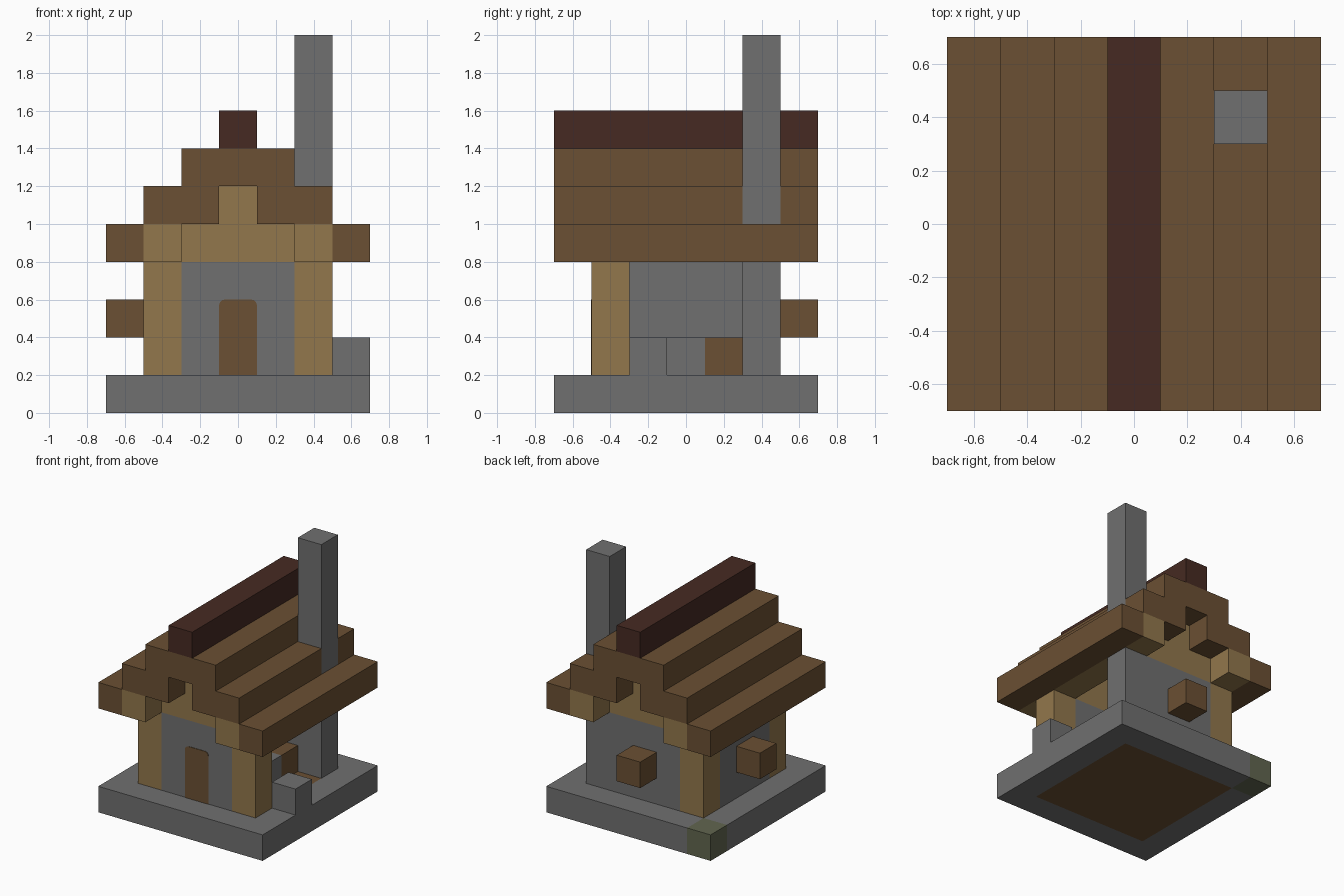
import bpy
import bmesh
import math

if "Cube" in bpy.data.objects:
    bpy.data.objects.remove(bpy.data.objects["Cube"])

U = 0.2  # size of one building block


def material(name, rgb):
    m = bpy.data.materials.new(name)
    m.use_nodes = True
    m.diffuse_color = (*rgb, 1)
    m.node_tree.nodes["Principled BSDF"].inputs["Base Color"].default_value = (*rgb, 1)
    return m


STONE = material("grey stone", (0.162, 0.162, 0.162))
MOSS = material("mossy stone", (0.12, 0.133, 0.078))
PLANK = material("brown planks", (0.147, 0.08, 0.033))
LOG = material("tan timber", (0.287, 0.184, 0.072))
RIDGE = material("dark red wood", (0.061, 0.023, 0.016))


def finish(name, bm, mat):
    bmesh.ops.recalc_face_normals(bm, faces=bm.faces)
    mesh = bpy.data.meshes.new(name)
    bm.to_mesh(mesh)
    bm.free()
    mesh.materials.append(mat)
    ob = bpy.data.objects.new(name, mesh)
    bpy.context.collection.objects.link(ob)
    return ob


def block(name, mat, xs, ys, zs):
    """Box between block coordinates; x and y are centred, z starts at the ground."""
    bm = bmesh.new()
    bmesh.ops.create_cube(bm, size=1)
    for v in bm.verts:
        v.co = [U * (r[0] if c < 0 else r[1]) for c, r in zip(v.co, (xs, ys, zs))]
    return finish(name, bm, mat)


def prism(name, mat, outline, y0, y1):
    """Extrude an x-z outline along y, all in block units."""
    bm = bmesh.new()
    face = bm.faces.new([bm.verts.new((x * U, y0 * U, z * U)) for x, z in outline])
    new = bmesh.ops.extrude_face_region(bm, geom=[face])["geom"]
    bmesh.ops.translate(bm, vec=(0, (y1 - y0) * U, 0),
                        verts=[g for g in new if isinstance(g, bmesh.types.BMVert)])
    return finish(name, bm, mat)


FULL = (-3.5, 3.5)
INNER = (-1.5, 1.5)
CORE = (-2.5, 2.5)
FRONT, BACK = (-2.5, -1.5), (1.5, 2.5)
LEFT, RIGHT = (-2.5, -1.5), (1.5, 2.5)
MID = (-0.5, 0.5)
WALL_Z = (1, 4)

# Foundation ring, mossy corner and floor
block("foundation_front", STONE, FULL, (-3.5, -2.5), (0, 1))
block("foundation_back", STONE, (-2.5, 3.5), (2.5, 3.5), (0, 1))
block("foundation_side_west", STONE, (-3.5, -2.5), CORE, (0, 1))
block("foundation_side_east", STONE, (2.5, 3.5), CORE, (0, 1))
block("mossy_corner", MOSS, (-3.5, -2.5), (2.5, 3.5), (0, 1))
block("floor", PLANK, CORE, CORE, (0, 1))

# Walls; the east side is open
block("front_wall", STONE, INNER, FRONT, WALL_Z)
block("back_wall", STONE, INNER, BACK, WALL_Z)
block("west_wall", STONE, LEFT, INNER, WALL_Z)

# Corner posts
for name, xs, ys in (("front_west", LEFT, FRONT), ("front_east", RIGHT, FRONT),
                     ("back_west", LEFT, BACK)):
    block(name + "_post", LOG, xs, ys, WALL_Z)

# Eaves beams, interrupted by the chimney on the east side
block("west_beam", LOG, LEFT, FULL, (4, 5))
for name, ys in (("front", (-3.5, 1.5)), ("back", (2.5, 3.5))):
    block("east_beam_" + name, LOG, RIGHT, ys, (4, 5))

# Gables
for name, ys in (("front", FRONT), ("back", BACK)):
    block(name + "_gable_beam", LOG, INNER, ys, (4, 5))
    block(name + "_gable_top", LOG, MID, ys, (5, 6))

# Stepped roof
for name, s in (("west", -1), ("east", 1)):
    block(name + "_eaves", PLANK, sorted((s * 2.5, s * 3.5)), FULL, (4, 5))
    block(name + "_roof_inner_step", PLANK, sorted((s * 0.5, s * 1.5)), FULL, (5, 6))
block("west_roof_step", PLANK, LEFT, FULL, (5, 6))
block("east_roof_step_front", PLANK, RIGHT, (-3.5, 1.5), (5, 6))
block("east_roof_step_back", PLANK, RIGHT, (2.5, 3.5), (5, 6))
block("upper_roof", PLANK, INNER, FULL, (6, 7))
block("roof_ridge", RIDGE, MID, FULL, (7, 8))

# Chimney
block("chimney", STONE, RIGHT, BACK, (1, 10))

# Door plate with rounded upper corners
r = 0.15
door = [(-0.5, 1), (0.5, 1)]
for cx, start in ((0.5 - r, 0), (-0.5 + r, 90)):
    for i in range(4):
        a = math.radians(start + 30 * i)
        door.append((cx + r * math.cos(a), 3 - r + r * math.sin(a)))
prism("door", PLANK, door, -2.52, -2.5)

# Window boxes on the back and west walls
block("back_window_box", PLANK, MID, (2.5, 3.5), (2, 3))
block("west_window_box", PLANK, (-3.5, -2.5), MID, (2, 3))

# Outside step and furniture within the open side
block("outside_step", STONE, (2.5, 3.5), (-1.5, -0.5), (1, 2))
block("hearth", STONE, (0.5, 1.5), MID, (1, 2))
block("chest", PLANK, (0.5, 1.5), (0.5, 1.5), (1, 2))
